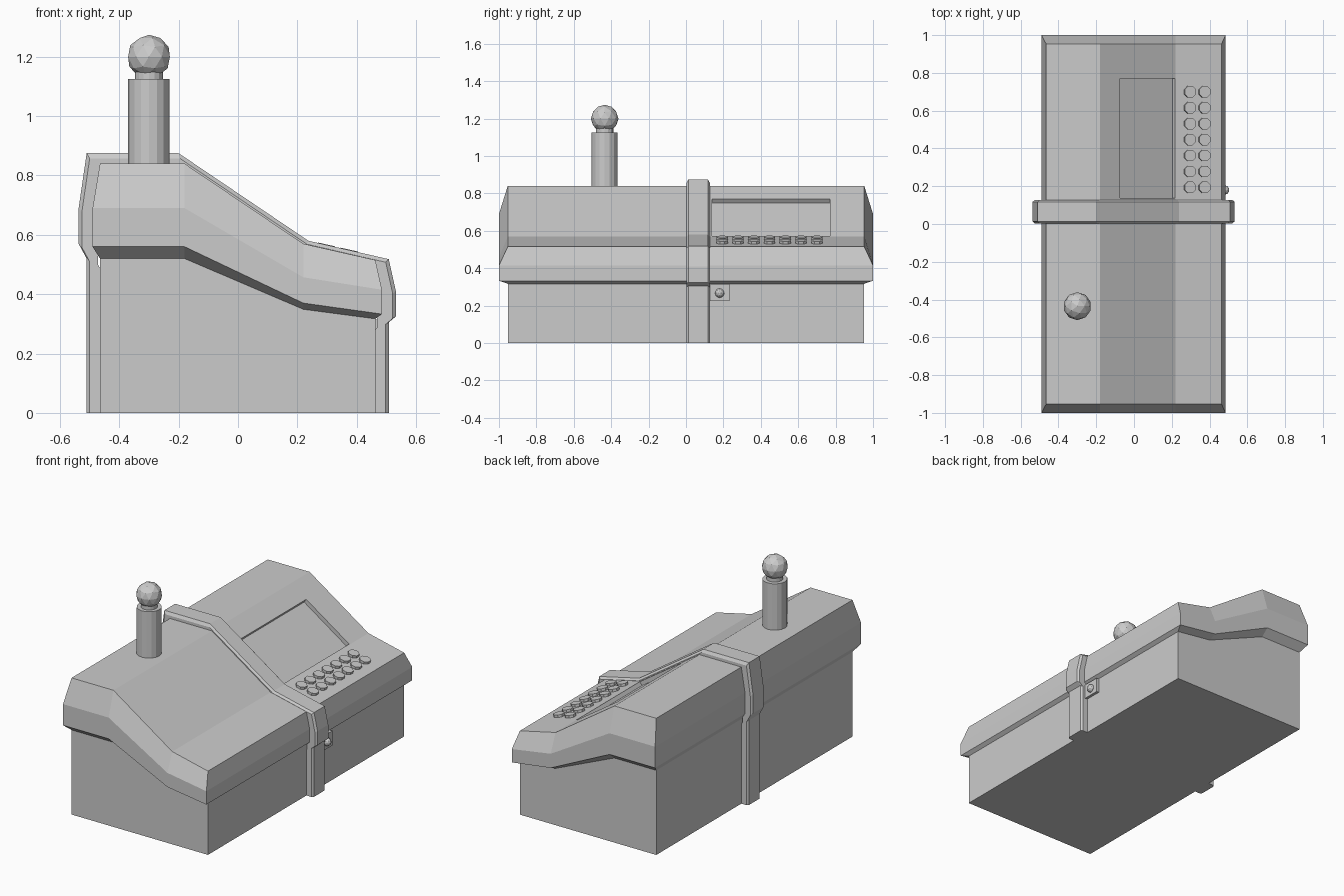
import bpy, bmesh, math
from mathutils import Matrix, Vector

if "Cube" in bpy.data.objects:
    bpy.data.objects.remove(bpy.data.objects["Cube"])


def finish(bm, name):
    bmesh.ops.recalc_face_normals(bm, faces=bm.faces)
    me = bpy.data.meshes.new(name)
    bm.to_mesh(me)
    bm.free()
    ob = bpy.data.objects.new(name, me)
    bpy.context.collection.objects.link(ob)
    return ob


def stacked(name, layers):
    """Solid from stacked outlines: each layer is (xs, zs, half depth)."""
    bm = bmesh.new()
    rings = []
    for xs, zs, d in layers:
        pts = list(zip(xs, zs))
        ring = [(x, -d, z) for x, z in pts] + [(x, d, z) for x, z in reversed(pts)]
        rings.append([bm.verts.new(p) for p in ring])
    n = len(rings[0])
    for a, b in zip(rings, rings[1:]):
        for i in range(n):
            j = (i + 1) % n
            bm.faces.new((a[i], a[j], b[j], b[i]))
    for r in (rings[0], rings[-1]):
        for i in range(n // 2 - 1):
            bm.faces.new((r[i], r[i + 1], r[n - 2 - i], r[n - 1 - i]))
    return finish(bm, name)


def box(name, loc, size, tilt=0.0, corner=0.0):
    """Box tilted about y, optionally with its four upright corners cut."""
    bm = bmesh.new()
    bmesh.ops.create_cube(bm, size=1, matrix=Matrix.Diagonal((*size, 1)))
    if corner:
        up = [e for e in bm.edges if abs(e.verts[0].co.z - e.verts[1].co.z) > 1e-4]
        bmesh.ops.bevel(bm, geom=up, offset=corner, segments=1, affect='EDGES')
    bm.transform(Matrix.Translation(loc) @ Matrix.Rotation(tilt, 4, 'Y'))
    return finish(bm, name)


# Body and lid
inner = (-0.465, -0.18, 0.22, 0.463)
outer = (-0.49, -0.18, 0.22, 0.485)
rim = (0.52, 0.52, 0.349, 0.317)
stacked("body", [(inner, (0, 0, 0, 0), 0.953), (inner, rim, 0.953)])
lid = stacked("lid", [
    (inner, rim, 0.953),
    (outer, (0.56, 0.56, 0.37, 0.333), 1.0),
    (outer, (0.69, 0.69, 0.457, 0.415), 1.0),
    (inner, (0.84, 0.84, 0.57, 0.515), 0.953),
])

# Screen recess in the sloping face
slope = math.atan2(0.27, 0.40)
cutter = box("screen_cutter", (0.071, 0.454, 0.6706),
             (0.292 / math.cos(slope), 0.632, 0.05), slope)
cutter.hide_render = True
mod = lid.modifiers.new("screen_recess", 'BOOLEAN')
mod.operation = 'DIFFERENCE'
mod.solver = 'EXACT'
mod.object = cutter
bpy.context.view_layer.objects.active = lid
bpy.ops.object.modifier_apply(modifier=mod.name)
bpy.data.objects.remove(cutter)

# Strap around lid and sides, chamfered on both edges
path = [(-0.51, 0), (-0.51, 0.52), (-0.537, 0.57), (-0.537, 0.69), (-0.51, 0.875),
        (-0.20, 0.875), (0.237, 0.58), (0.508, 0.518), (0.532, 0.41),
        (0.532, 0.325), (0.508, 0.305), (0.508, 0)]
y0, y1, c = 0.003, 0.127, 0.01
section = [(0.88, y0), (0.98, y0), (1, y0 + c), (1, y1 - c), (0.98, y1), (0.88, y1)]
bm = bmesh.new()
rows = [[bm.verts.new((x * k, y, z * k)) for k, y in section] for x, z in path]
for a, b in zip(rows, rows[1:]):
    for i in range(6):
        j = (i + 1) % 6
        bm.faces.new((a[i], a[j], b[j], b[i]))
bm.faces.new(rows[0])
bm.faces.new(rows[-1])
finish(bm, "strap")

# Keypad: two columns of seven buttons on the shallow slope
tilt = math.atan2(0.055, 0.243)
for col, x in enumerate((0.295, 0.372)):
    z = 0.57 - (x - 0.22) * math.tan(tilt)
    for row in range(7):
        box(f"button_{col}_{row}", (x, 0.194 + row * 0.0843, z),
            (0.06, 0.06, 0.03), tilt, 0.017)

# Lock plate with a small round knob
box("lock_plate", (0.465, 0.178, 0.27), (0.03, 0.108, 0.09))
bm = bmesh.new()
bmesh.ops.create_icosphere(bm, subdivisions=2, radius=0.025,
                           matrix=Matrix.Translation((0.48, 0.18, 0.267)))
finish(bm, "lock_knob")

# Beacon post, neck and ball
px, py = -0.30, -0.435
for name, r, lo, hi in (("post", 0.07, 0.82, 1.125), ("post_neck", 0.047, 1.12, 1.15)):
    bm = bmesh.new()
    bmesh.ops.create_cone(bm, cap_ends=True, segments=16, radius1=r, radius2=r,
                          depth=hi - lo,
                          matrix=Matrix.Translation((px, py, (lo + hi) / 2)))
    finish(bm, name)
bm = bmesh.new()
bmesh.ops.create_icosphere(bm, subdivisions=2, radius=0.074,
                           matrix=Matrix.Translation((px, py, 1.2)))
finish(bm, "post_ball")
